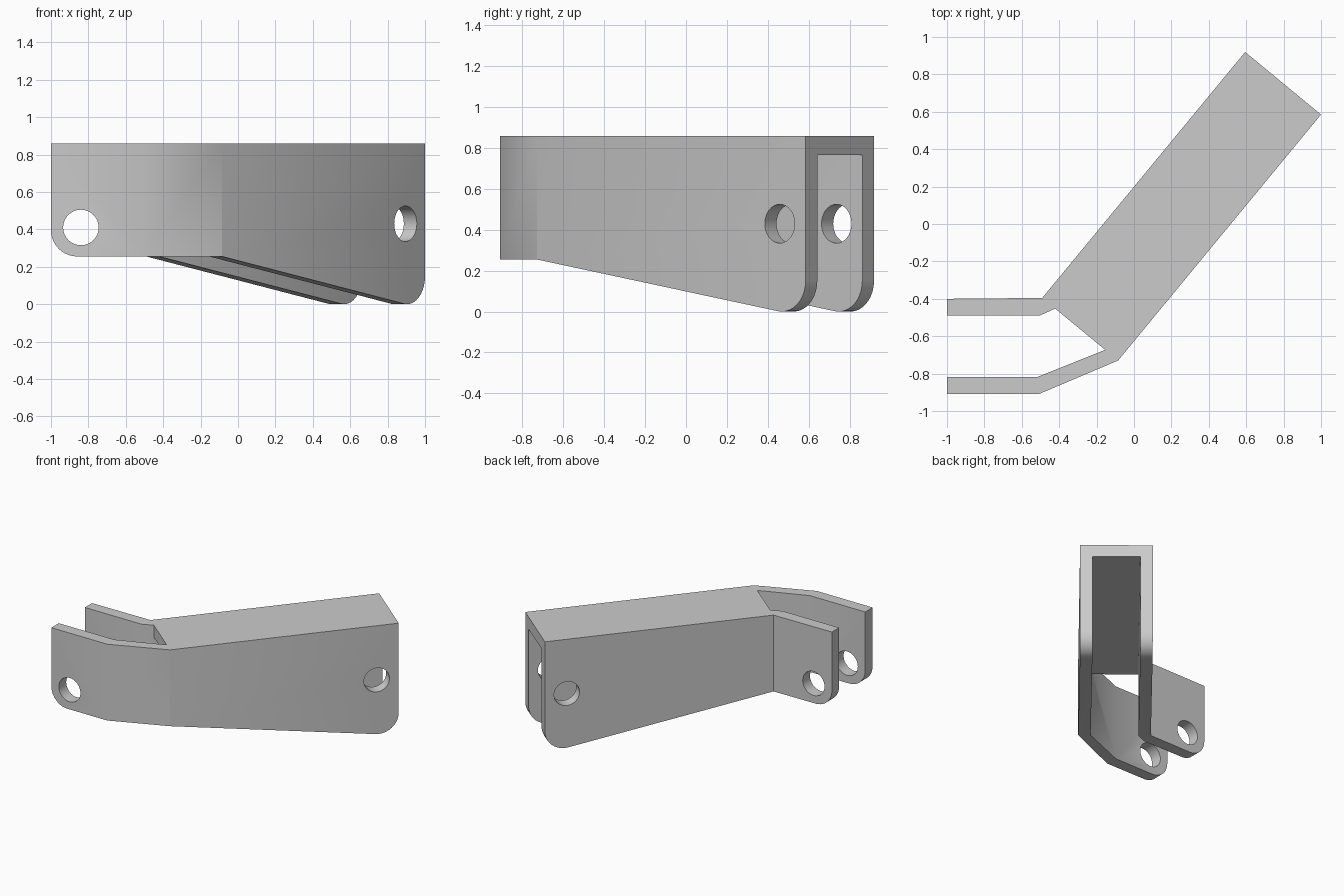
import bpy, bmesh
from math import sin, cos, pi, atan2, radians
from mathutils import Vector, Matrix

if "Cube" in bpy.data.objects:
    bpy.data.objects.remove(bpy.data.objects["Cube"])

HEIGHT, ROOF, WALL, WIDTH, ARM_Z = 0.86, 0.095, 0.09, 0.526, 0.255

# Channel axis: u runs along it, n across it towards the left wall
start, end = Vector((-0.085, -0.73, 0)), Vector((1.0, 0.585, 0))
length = (end - start).length
u = (end - start).normalized()
n = Vector((-u.y, u.x, 0))
up = Vector((0, 0, 1))


def prism(name, points, depth):
    """Extrude a closed outline of 3D points along a depth vector."""
    bm = bmesh.new()
    face = bm.faces.new([bm.verts.new(p) for p in points])
    top = bmesh.ops.extrude_face_region(bm, geom=[face])["geom"]
    bmesh.ops.translate(bm, vec=depth,
                        verts=[v for v in top if isinstance(v, bmesh.types.BMVert)])
    bmesh.ops.recalc_face_normals(bm, faces=bm.faces)
    mesh = bpy.data.meshes.new(name)
    bm.to_mesh(mesh)
    bm.free()
    obj = bpy.data.objects.new(name, mesh)
    bpy.context.collection.objects.link(obj)
    return obj


def circle(centre, side, radius, count=32):
    return [centre + radius * (cos(2 * pi * i / count) * side + sin(2 * pi * i / count) * up)
            for i in range(count)]


def arc(cx, cz, r, a0, a1, count=10):
    return [(cx + r * cos(a0 + (a1 - a0) * i / count),
             cz + r * sin(a0 + (a1 - a0) * i / count)) for i in range(count + 1)]


# Plan outline: channel with two fork arms
inner_right = start + n * WALL
inner_left = start + n * (WIDTH - WALL)
plan = [Vector((x, y, 0)) for x, y in
        [(-0.515, -0.817), (-1, -0.817), (-1, -0.91), (-0.51, -0.91)]]
plan += [start, end, end + n * WIDTH, start + n * WIDTH]
plan += [Vector((x, y, 0)) for x, y in [(-1, -0.40), (-1, -0.49), (-0.505, -0.49)]]
plan += [inner_left, inner_right]
bracket = prism("bracket", plan, up * HEIGHT)

# Channel hollow, open below and at both ends
hollow = [inner_right, inner_right + u * (length + 0.2),
          inner_left + u * (length + 0.2), inner_left,
          (inner_left + inner_right) / 2 - u * 0.03]
cutters = [prism("hollow_cutter", [p - up * 0.2 for p in hollow], up * (HEIGHT - ROOF + 0.2))]

# Underside: level below the arms, sloping below the channel, rounded at the end
r = 0.15
slope = atan2(ARM_Z, length - r)
under = [(-1.5, ARM_Z), (0, ARM_Z)]
under += arc(length - r, r, r, -pi / 2 - slope, 0)
under += [(length + 0.2, r), (length + 0.2, -0.2), (-1.5, -0.2)]
cutters.append(prism("underside_cutter",
                     [start + u * t + up * z - n * 2 for t, z in under], n * 4))

# Rounded lower corners of the arms
r = 0.14
corner = arc(r - 1, ARM_Z + r, r, pi, 1.5 * pi)
corner += [(r - 1, 0.1), (-1.2, 0.1), (-1.2, ARM_Z + r)]
cutters.append(prism("corner_cutter", [Vector((x, -1.2, z)) for x, z in corner],
                     Vector((0, 1.2, 0))))

# Pin holes through the arms and the channel walls
cutters.append(prism("arm_hole_cutter",
                     circle(Vector((-0.84, -1.2, 0.41)), Vector((1, 0, 0)), 0.095),
                     Vector((0, 1.2, 0))))
cutters.append(prism("channel_hole_cutter",
                     circle(start + u * 1.541 - n * 0.3 + up * 0.43, u, 0.095), n * 1.2))

bpy.context.view_layer.objects.active = bracket
bracket.select_set(True)
for cutter in cutters:
    cutter.hide_render = True
    mod = bracket.modifiers.new(cutter.name, "BOOLEAN")
    mod.operation, mod.solver, mod.object = "DIFFERENCE", "EXACT", cutter
    bpy.ops.object.modifier_apply(modifier=mod.name)
    bpy.data.objects.remove(cutter)

# Plain grey metal
grey = bpy.data.materials.new("grey_metal")
grey.use_nodes = True
colour = (0.6, 0.6, 0.6, 1)
grey.diffuse_color = colour
grey.node_tree.nodes["Principled BSDF"].inputs["Base Color"].default_value = colour
bracket.data.materials.clear()
bracket.data.materials.append(grey)
bpy.ops.object.shade_smooth_by_angle(angle=radians(30))
